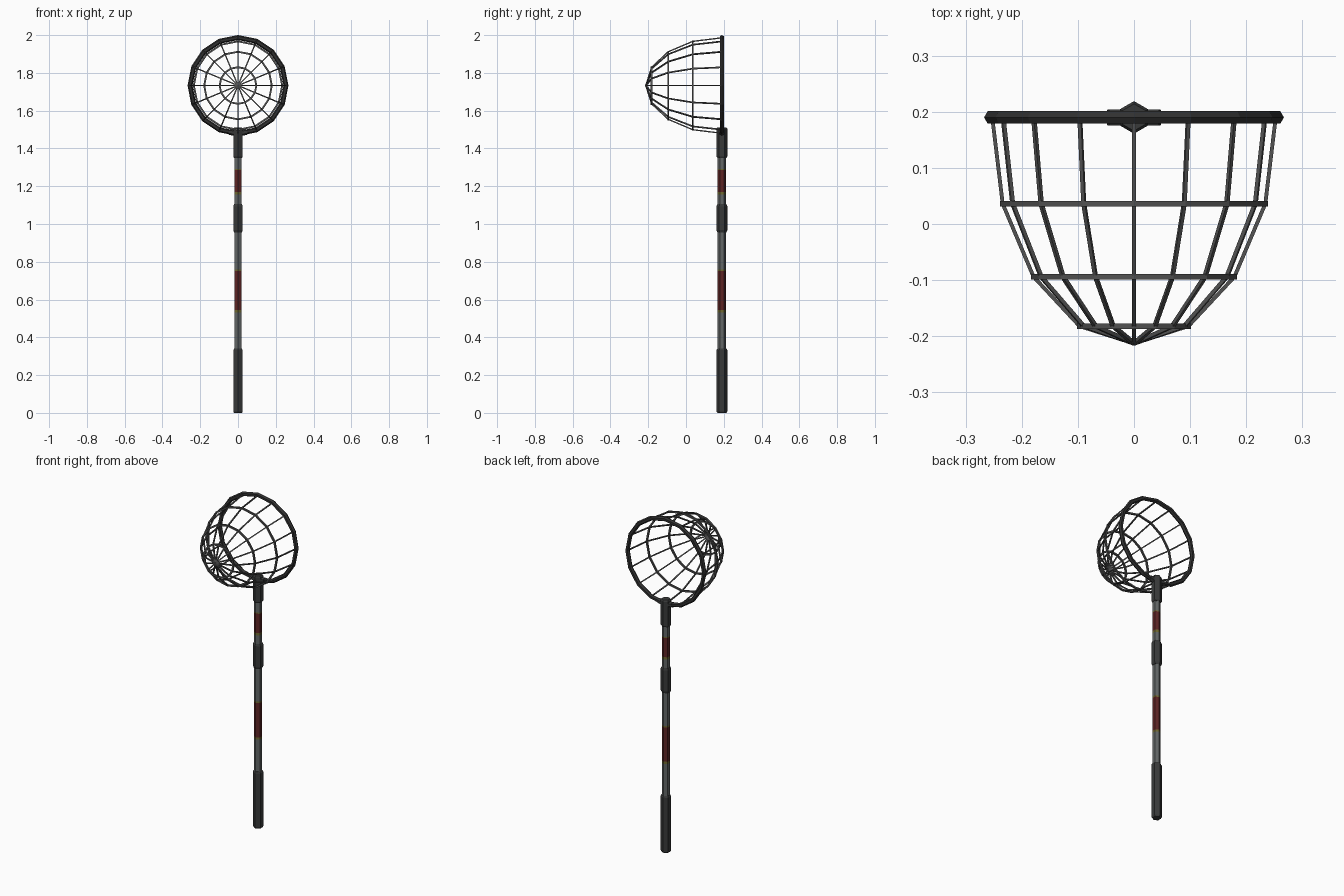
import bpy, math
from mathutils import Vector

if "Cube" in bpy.data.objects:
    bpy.data.objects.remove(bpy.data.objects["Cube"])

CZ, PY, N = 1.733, 0.19, 16      # hoop centre height, pole depth, hoop sides


def mat(name, c):
    m = bpy.data.materials.new(name)
    m.diffuse_color = (*c, 1)
    m.use_nodes = True
    m.node_tree.nodes["Principled BSDF"].inputs["Base Color"].default_value = m.diffuse_color
    return m


RUBBER = mat("dark_rubber", (0.04, 0.042, 0.042))
HOOP = mat("hoop_black", (0.03, 0.03, 0.03))
METAL = mat("grey_metal", (0.125, 0.135, 0.135))
RED = mat("dark_red", (0.11, 0.018, 0.018))
OLIVE = mat("olive_yellow", (0.16, 0.14, 0.03))
NET = mat("net_grey", (0.085, 0.085, 0.085))


def make(name, verts, faces, mats):
    me = bpy.data.meshes.new(name)
    me.from_pydata(verts, [], faces)
    for m in mats:
        me.materials.append(m)
    ob = bpy.data.objects.new(name, me)
    bpy.context.collection.objects.link(ob)
    return ob


def tube(name, pts, r, sides, normal, material, closed=False, phase=0.0):
    """Mitred tube along a planar path; normal is the plane's normal."""
    pts = [Vector(p) for p in pts]
    n, normal = len(pts), Vector(normal).normalized()
    verts, faces = [], []
    for i, p in enumerate(pts):
        a = pts[i - 1] if closed or i else None
        b = pts[(i + 1) % n] if closed or i < n - 1 else None
        d1 = (p - a).normalized() if a is not None else (b - p).normalized()
        d2 = (b - p).normalized() if b is not None else d1
        t = (d1 + d2).normalized()
        side = normal.cross(t).normalized() / max(t.dot(d1), 0.3)
        for k in range(sides):
            w = phase + 2 * math.pi * k / sides
            verts.append(p + side * r * math.cos(w) + normal * r * math.sin(w))
    for i in range(n if closed else n - 1):
        j = (i + 1) % n
        for k in range(sides):
            l = (k + 1) % sides
            faces.append((i * sides + k, j * sides + k, j * sides + l, i * sides + l)[::-1])
    if not closed:
        faces.append(tuple(range(sides))[::1])
        faces.append(tuple(range((n - 1) * sides, n * sides))[::-1])
    return make(name, verts, faces, [material])


def pole_part(name, profile, mats, pick=lambda z: 0):
    """Hexagonal turned part from (radius, z) pairs, corners towards +y and -y."""
    verts, faces, n = [], [], len(profile)
    for r, z in profile:
        for k in range(6):
            w = math.pi / 2 + math.pi * k / 3
            verts.append((r * math.cos(w), PY + r * math.sin(w), z))
    for i in range(n - 1):
        for k in range(6):
            l = (k + 1) % 6
            faces.append((i * 6 + k, i * 6 + l, i * 6 + 6 + l, i * 6 + 6 + k))
    faces.append(tuple(range(6))[::-1])
    faces.append(tuple(range((n - 1) * 6, n * 6)))
    ob = make(name, verts, faces, mats)
    for f in ob.data.polygons:
        f.material_index = pick(f.center.z)
    return ob


def circle(R, y):
    return [(R * math.sin(2 * math.pi * k / N), y, CZ + R * math.cos(2 * math.pi * k / N))
            for k in range(N)]


# shaft with painted bands
def band(z):
    if 0.545 < z < 0.75 or 1.17 < z < 1.285:
        return 1
    if 0.53 < z < 0.76 or 1.155 < z < 1.292:
        return 2
    return 0


S = 0.0225
pole_part("shaft", [(S, z) for z in (0.3, 0.532, 0.545, 0.75, 0.759, 1.02,
                                     1.156, 1.17, 1.285, 1.291, 1.4)],
          [METAL, RED, OLIVE], band)


# dark sleeves with chamfered ends
def sleeve(name, z0, z1, c=0.012):
    pole_part(name, [(0.024, z0), (0.029, z0 + c), (0.029, z1 - c), (0.024, z1)], [RUBBER])


sleeve("hand_grip", 0.0, 0.34, 0.008)
sleeve("middle_joint", 0.955, 1.105)
sleeve("hoop_socket", 1.35, 1.512, 0.008)

# hoop and the clamp around its lowest corner
R = 0.254
tube("hoop", circle(R, PY), 0.013, 6, (0, 1, 0), HOOP, closed=True)
rise = 0.046 * math.tan(math.pi / N)
tube("hoop_clamp", [(-0.046, PY, CZ - R + rise), (0, PY, CZ - R), (0.046, PY, CZ - R + rise)],
     0.0162, 6, (0, 1, 0), RUBBER)

# net: rings and ribs sharing one bowl profile (radius, y)
bowl = [(0.252, 0.185), (0.234, 0.036), (0.179, -0.094), (0.097, -0.182), (0.0, -0.213)]
for i, (r, y) in enumerate(bowl[1:4]):
    tube(f"net_ring_{i + 1}", circle(r, y), 0.0068, 4, (0, 1, 0), NET,
         closed=True, phase=math.pi / 4)
for k in range(N):
    w = 2 * math.pi * k / N
    s, c = math.sin(w), math.cos(w)
    tube(f"net_rib_{k + 1}", [(r * s, y, CZ + r * c) for r, y in bowl],
         0.0048, 4, (c, 0, -s), NET, phase=math.pi / 4)

# make all face directions consistent
import bmesh
for ob in bpy.context.collection.objects:
    bm = bmesh.new()
    bm.from_mesh(ob.data)
    bmesh.ops.recalc_face_normals(bm, faces=bm.faces)
    bm.to_mesh(ob.data)
    bm.free()
